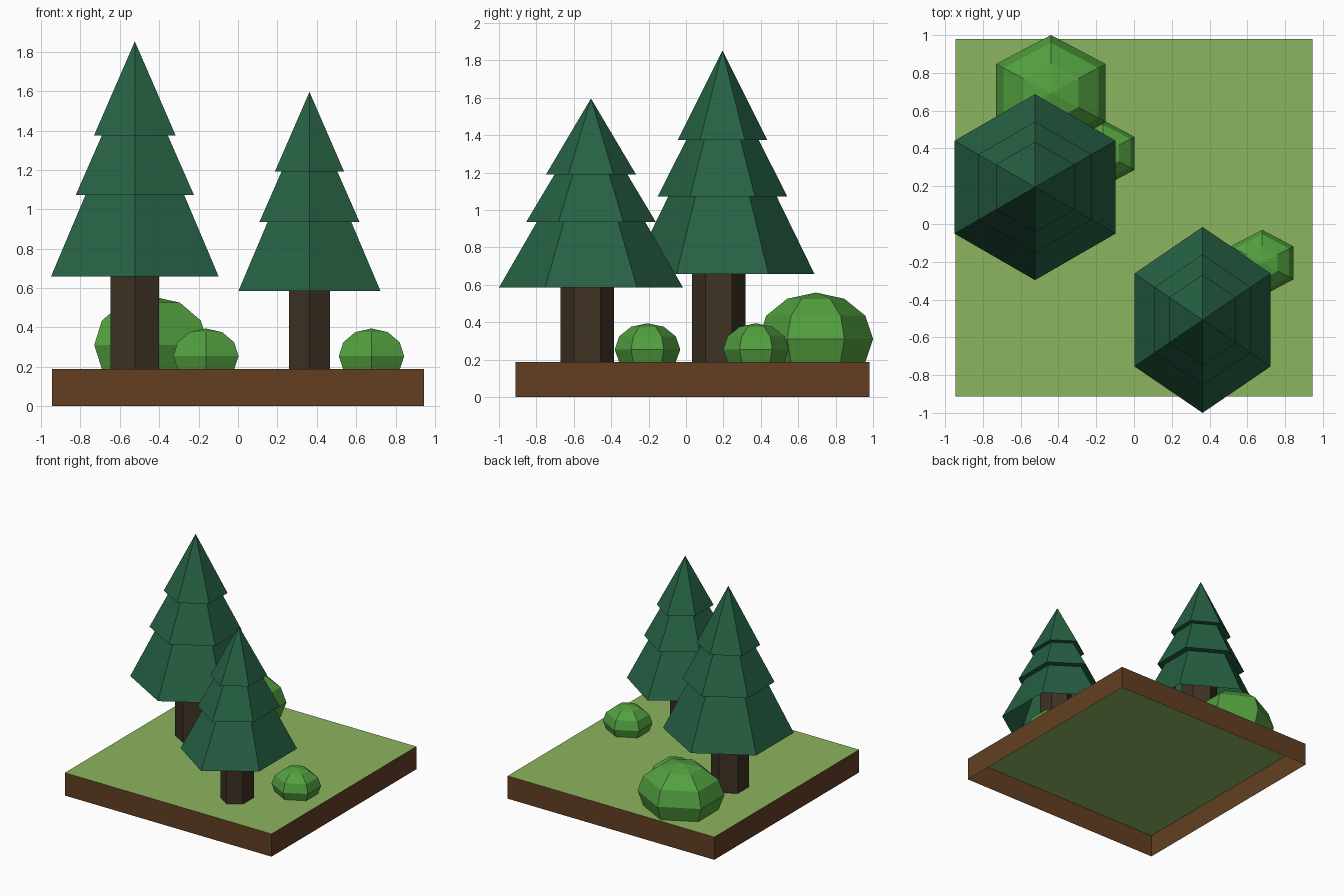
import bpy
import bmesh
import math

if "Cube" in bpy.data.objects:
    bpy.data.objects.remove(bpy.data.objects["Cube"])


def material(name, rgb):
    """Flat colour from 0-255 sRGB values, stored as linear."""
    m = bpy.data.materials.new(name)
    lin = [((c / 255 + 0.055) / 1.055) ** 2.4 for c in rgb]
    m.diffuse_color = (*lin, 1)
    m.use_nodes = True
    m.node_tree.nodes["Principled BSDF"].inputs["Base Color"].default_value = m.diffuse_color
    return m


GRASS = material("grass green", (140, 181, 95))
SOIL = material("soil brown", (99, 63, 34))
BARK = material("bark brown", (62, 50, 36))
NEEDLES = material("pine green", (38, 97, 68))
LEAVES = material("leaf green", (82, 160, 63))

GROUND = 0.188


def finish(name, bm, mats):
    me = bpy.data.meshes.new(name)
    bm.to_mesh(me)
    bm.free()
    for m in mats:
        me.materials.append(m)
    ob = bpy.data.objects.new(name, me)
    bpy.context.collection.objects.link(ob)
    return ob


def hex_lathe(name, profile, mat, loc, scale=(1, 1, 1)):
    """Six-sided turned shape, corners on +-y, open at the bottom.
    profile: (radius, z) from bottom to top; radius 0 closes to a point."""
    bm = bmesh.new()
    rings = []
    for r, z in profile:
        if r == 0:
            rings.append([bm.verts.new((0, 0, z))] * 6)
        else:
            angs = [math.radians(30 + 60 * i) for i in range(6)]
            rings.append([bm.verts.new((r * math.cos(a), r * math.sin(a), z)) for a in angs])
    for lo, hi in zip(rings, rings[1:]):
        for i in range(6):
            j = (i + 1) % 6
            if hi[0] is hi[1]:
                bm.faces.new((lo[i], lo[j], hi[i]))
            else:
                bm.faces.new((lo[i], lo[j], hi[j], hi[i]))
    ob = finish(name, bm, [mat])
    ob.location = loc
    ob.scale = scale
    return ob


# Ground slab: grass on top, soil sides, hollow underneath
bm = bmesh.new()
bmesh.ops.create_cube(bm, size=1)
for v in bm.verts:
    v.co.x *= 1.89
    v.co.y = v.co.y * 1.892 + 0.034
    v.co.z = (v.co.z + 0.5) * GROUND
bm.normal_update()
bmesh.ops.delete(bm, geom=[f for f in bm.faces if f.normal.z < -0.5], context='FACES_ONLY')
for f in bm.faces:
    f.material_index = 0 if f.normal.z > 0.5 else 1
finish("ground_slab", bm, [GRASS, SOIL])

# Pine trees: hexagonal trunk running up inside a three-tier crown
CROWN = [(0.492, 0.47), (0.29, 0.884), (0.347, 0.884),
         (0.194, 1.186), (0.24, 1.186), (0, 1.665)]
TRUNK = [(0.142, 0), (0.142, 0.75), (0, 0.75)]
for label, x, y, s in (("tall", -0.524, 0.195, 1), ("short", 0.363, -0.508, 0.846)):
    hex_lathe(label + "_tree_trunk", TRUNK, BARK, (x, y - 0.02, GROUND), (s, 1, s))
    hex_lathe(label + "_tree_crown", CROWN, NEEDLES, (x, y, GROUND), (s, 1, s))

# Bushes: six-sided spheres cut off at the ground
DOME = [(math.cos(math.radians(a)), math.sin(math.radians(a))) for a in (-30, 0, 30, 60)] + [(0, 1)]
for label, x, y, r, z, h in (("large", -0.44, 0.694, 0.306, 0.311, 0.248),
                             ("middle", -0.163, 0.374, 0.175, 0.254, 0.141),
                             ("side", 0.678, -0.206, 0.175, 0.254, 0.141)):
    prof = [(r * c, max(z + h * s, GROUND)) for c, s in DOME]
    hex_lathe(label + "_bush", prof, LEAVES, (x, y, 0), (1.095, 1, 1))
